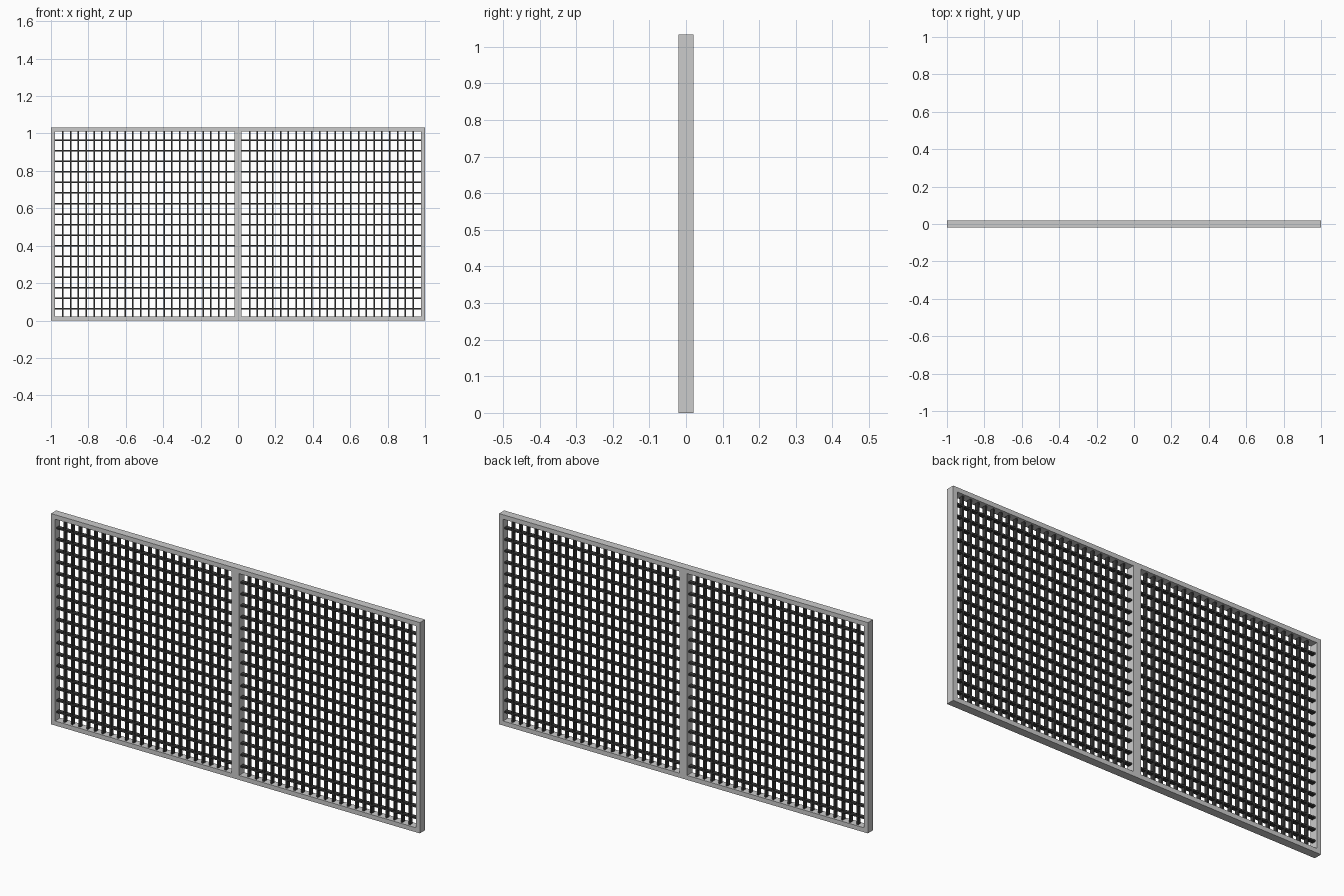
import bpy
import bmesh
from mathutils import Matrix

if "Cube" in bpy.data.objects:
    bpy.data.objects.remove(bpy.data.objects["Cube"])

H = 1.033      # overall height
D = 0.04       # frame depth
W = 0.022      # frame bar width
BAR = 0.008    # grille bar thickness
BAR_D = 0.02   # grille bar depth


def boxes(name, specs, mat=None):
    """One object from a list of (x0, x1, y0, y1, z0, z1) boxes."""
    bm = bmesh.new()
    for x0, x1, y0, y1, z0, z1 in specs:
        m = (Matrix.Translation(((x0 + x1) / 2, (y0 + y1) / 2, (z0 + z1) / 2))
             @ Matrix.Diagonal((x1 - x0, y1 - y0, z1 - z0, 1)))
        bmesh.ops.create_cube(bm, size=1, matrix=m)
    me = bpy.data.meshes.new(name)
    bm.to_mesh(me)
    bm.free()
    ob = bpy.data.objects.new(name, me)
    bpy.context.collection.objects.link(ob)
    if mat:
        me.materials.append(mat)
    return ob


dark = bpy.data.materials.new("dark_metal")
dark.diffuse_color = (0.04, 0.04, 0.04, 1)
dark.use_nodes = True
dark.node_tree.nodes["Principled BSDF"].inputs["Base Color"].default_value = dark.diffuse_color

# Outer frame rails, stiles and centre post
y = D / 2
boxes("bottom_rail", [(-1, 1, -y, y, 0, W)])
boxes("top_rail", [(-1, 1, -y, y, H - W, H)])
boxes("left_stile", [(-1, -1 + W, -y, y, W, H - W)])
boxes("right_stile", [(1 - W, 1, -y, y, W, H - W)])
boxes("centre_post", [(-0.02, 0.02, -y, y, W, H - W)])

# Grille bars in both panels
b, g = BAR / 2, BAR_D / 2
for side, x0, x1 in (("left", -1 + W, -0.02), ("right", 0.02, 1 - W)):
    step = (x1 - x0) / 23
    boxes(side + "_vertical_bars",
          [(x0 + i * step - b, x0 + i * step + b, -g, g, W, H - W)
           for i in range(1, 23)], dark)
    boxes(side + "_horizontal_bars",
          [(x0, x1, -g, g, z - b, z + b)
           for z in (0.0625 + 0.0563 * i for i in range(17))], dark)
